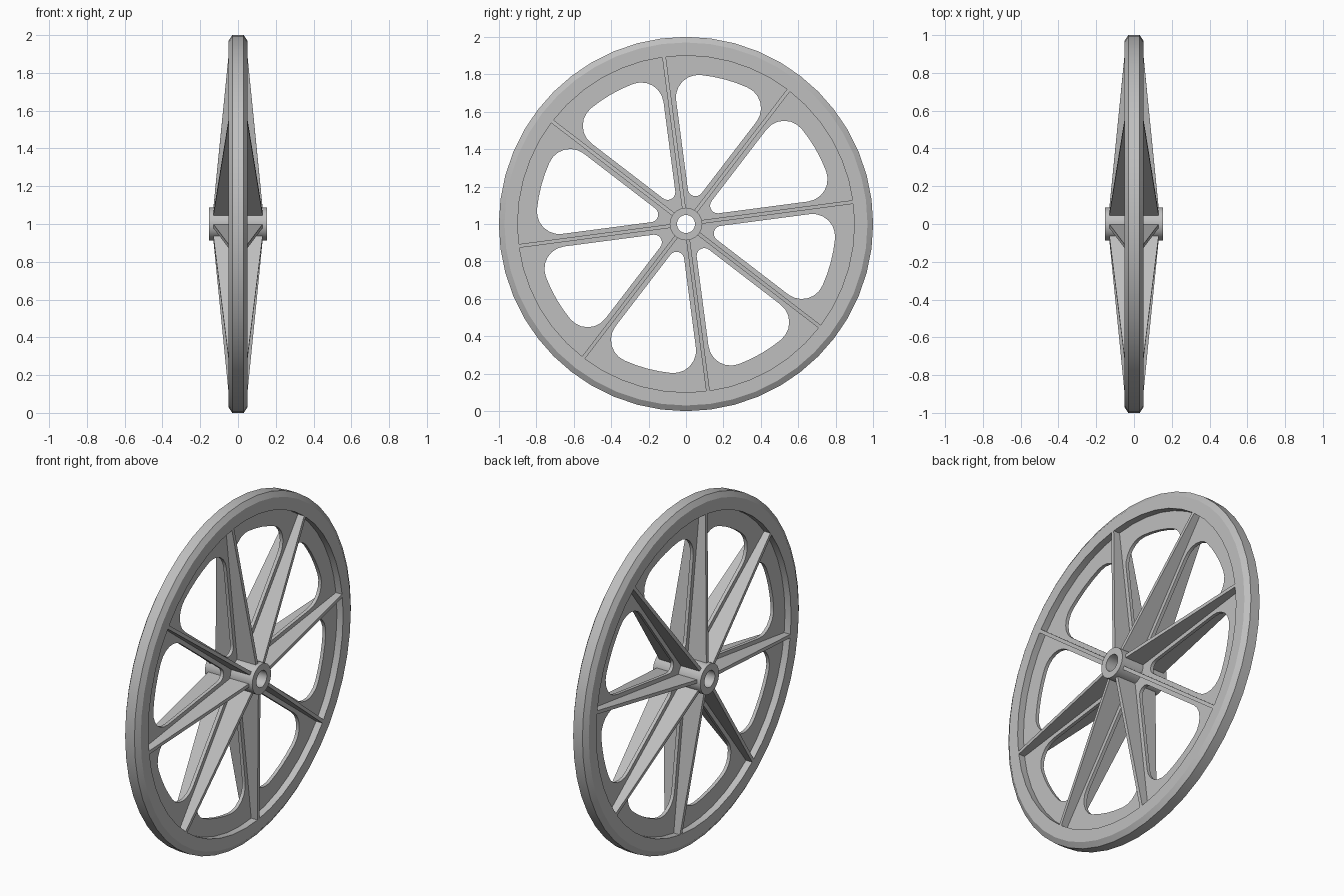
import bpy, bmesh
from math import sin, cos, asin, pi, radians, sqrt
from mathutils import Matrix, Vector

cube = bpy.data.objects.get("Cube")
if cube:
    bpy.data.objects.remove(cube, do_unlink=True)

SPOKES = 8
STEP = 2 * pi / SPOKES
START = radians(7.5)          # angle of the first spoke
LIFT = Vector((0, 0, 1))      # wheel centre height

grey = bpy.data.materials.new("light_grey")
grey.use_nodes = True
grey.diffuse_color = (0.52, 0.52, 0.52, 1)
grey.node_tree.nodes["Principled BSDF"].inputs["Base Color"].default_value = grey.diffuse_color


def add_object(name, mesh, smooth=True):
    obj = bpy.data.objects.new(name, mesh)
    bpy.context.collection.objects.link(obj)
    mesh.materials.clear()
    mesh.materials.append(grey)
    obj.location = LIFT
    if smooth:
        bpy.ops.object.select_all(action='DESELECT')
        obj.select_set(True)
        bpy.context.view_layer.objects.active = obj
        bpy.ops.object.shade_smooth_by_angle(angle=radians(30))
    return obj


def polar(r, a):
    return Vector((r * cos(a), r * sin(a)))


def finish(bm, name, smooth=True):
    bmesh.ops.recalc_face_normals(bm, faces=bm.faces[:])
    mesh = bpy.data.meshes.new(name)
    bm.to_mesh(mesh)
    bm.free()
    return add_object(name, mesh, smooth)


def lathe(name, profile, sides):
    """Revolve a closed (radius, x) profile around the x axis."""
    bm = bmesh.new()
    rings = [[bm.verts.new((x, *polar(r, 2 * pi * i / sides))) for r, x in profile]
             for i in range(sides)]
    n = len(profile)
    for i in range(sides):
        a, b = rings[i], rings[(i + 1) % sides]
        for j in range(n):
            k = (j + 1) % n
            bm.faces.new((a[j], a[k], b[k], b[j]))
    return finish(bm, name)


# Rim with chamfered tread, and bored hub
lathe("rim", [(1, .03), (.97, .05), (.9, .05), (.9, -.05), (.97, -.05), (1, -.03)], 48)
lathe("hub", [(.087, .153), (.048, .153), (.048, -.153), (.087, -.153)], 32)


# Tapered ribs running through both sides of the web
for s in range(SPOKES):
    bm = bmesh.new()
    sides = [[bm.verts.new((x, r, t)) for r, x in
              ((.07, .132), (.9, .05), (.9, -.05), (.07, -.132))] for t in (-.01, .01)]
    bm.faces.new(sides[0])
    bm.faces.new(sides[1])
    for j in range(4):
        k = (j + 1) % 4
        bm.faces.new((sides[0][j], sides[0][k], sides[1][k], sides[1][j]))
    bm.transform(Matrix.Rotation(START + s * STEP, 4, 'X'))
    finish(bm, f"rib_{s + 1}", smooth=False)


# Web plate: disc outline with rounded windows between the ribs
def arc(centre, r, a0, a1, n):
    return [centre + polar(r, a0 + (a1 - a0) * i / n) for i in range(n + 1)]


def window(mid):
    gap, outer, inner, fillet = .034, .8, .155, .12
    half = STEP / 2
    # Small circle at the hub end, touching both straight sides
    d = (inner - gap) / (1 - sin(half))
    pts = arc(polar(d, mid), d - inner, mid - half - pi / 2, mid - 3 * pi / 2 + half, 8)[::-1]
    # Rounded outer corners joined by an arc
    turn = half - asin((fillet + gap) / (outer - fillet))
    pts += arc(polar(outer - fillet, mid - turn), fillet, mid - half - pi / 2, mid - turn, 6)
    pts += arc(Vector((0, 0)), outer, mid - turn, mid + turn, 4)[1:-1]
    pts += arc(polar(outer - fillet, mid + turn), fillet, mid + turn, mid + half + pi / 2, 6)
    return pts


centre = Vector((0, 0))
loops = [arc(centre, .92, 0, 2 * pi, 48)[:-1], arc(centre, .07, 0, 2 * pi, 24)[:-1]]
loops += [window(START + (s + .5) * STEP) for s in range(SPOKES)]

curve = bpy.data.curves.new("web_outline", 'CURVE')
curve.dimensions = '2D'
curve.fill_mode = 'BOTH'
curve.extrude = .01
for pts in loops:
    spline = curve.splines.new('POLY')
    spline.points.add(len(pts) - 1)
    for point, p in zip(spline.points, pts):
        point.co = (p.x, p.y, 0, 1)
    spline.use_cyclic_u = True
outline = bpy.data.objects.new("web_outline", curve)
bpy.context.collection.objects.link(outline)
bpy.context.view_layer.update()
web = bpy.data.meshes.new_from_object(outline.evaluated_get(bpy.context.evaluated_depsgraph_get()))
bpy.data.objects.remove(outline, do_unlink=True)

# Stand the plate up so that its thickness runs along x
bm = bmesh.new()
bm.from_mesh(web)
bmesh.ops.remove_doubles(bm, verts=bm.verts[:], dist=1e-5)
bm.transform(Matrix(((0, 0, 1, 0), (1, 0, 0, 0), (0, 1, 0, 0), (0, 0, 0, 1))))
finish(bm, "web")
